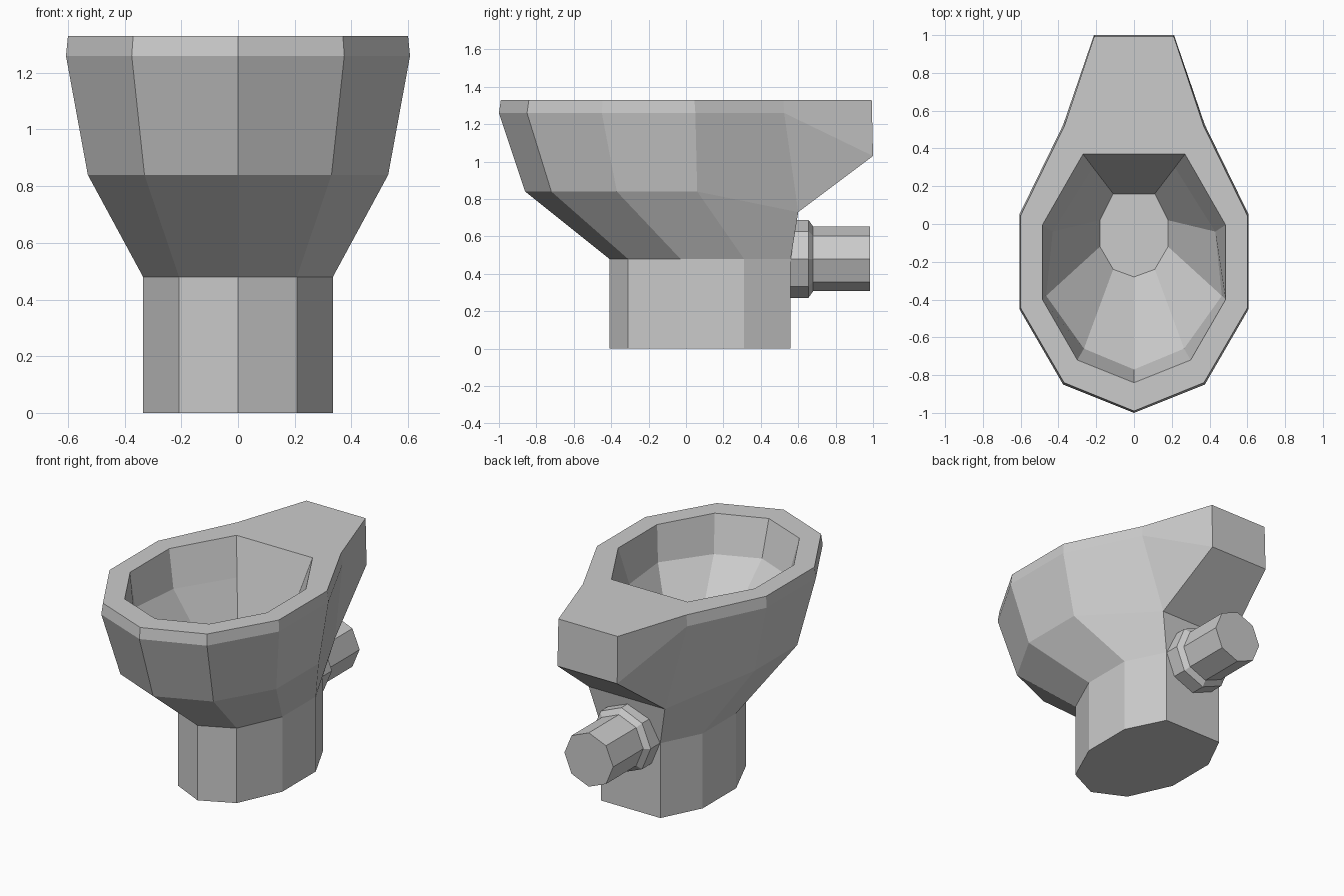
import bpy, bmesh
from math import pi, sin, cos

cube = bpy.data.objects.get("Cube")
if cube:
    bpy.data.objects.remove(cube, do_unlink=True)

grey = bpy.data.materials.new("porcelain grey")
grey.use_nodes = True
grey.diffuse_color = (0.6, 0.6, 0.6, 1)
grey.node_tree.nodes["Principled BSDF"].inputs["Base Color"].default_value = (0.6, 0.6, 0.6, 1)


def finish(name, bm):
    bmesh.ops.remove_doubles(bm, verts=bm.verts, dist=0.0005)
    bmesh.ops.recalc_face_normals(bm, faces=bm.faces)
    mesh = bpy.data.meshes.new(name)
    bm.to_mesh(mesh)
    bm.free()
    mesh.materials.append(grey)
    obj = bpy.data.objects.new(name, mesh)
    bpy.context.collection.objects.link(obj)
    return obj


def mirrored(half, z):
    """Closed ring from a half outline that runs from front tip to back corner."""
    pts = [p if len(p) == 3 else (*p, z) for p in half]
    return pts + [(-x, y, h) for x, y, h in reversed(pts[1:])]


def bridge(bm, a, b):
    for i in range(len(a)):
        j = (i + 1) % len(a)
        quad = []
        for v in (a[i], a[j], b[j], b[i]):
            if v not in quad:
                quad.append(v)
        if len(quad) > 2:
            bm.faces.new(quad)


def loft(bm, rings):
    loops = []
    for ring in rings:
        seen = {}
        loops.append([seen.setdefault(p, None) or seen.update({p: bm.verts.new(p)}) or seen[p]
                      for p in ring])
    for a, b in zip(loops, loops[1:]):
        bridge(bm, a, b)
    return loops


# Outer shell: pedestal, flared bowl and rear shelf
foot = [(0, -0.41), (0.208, -0.31), (0.335, -0.03), (0.335, 0.31), (0.21, 0.56), (0.21, 0.56)]
belly = [(0, -0.86), (0.33, -0.72), (0.53, -0.37), (0.53, 0.06), (0.27, 0.6, 0.73), (0.27, 0.6, 0.73)]
lip = [(0, -1.0), (0.375, -0.85), (0.607, -0.45), (0.607, 0.05), (0.375, 0.525), (0.212, 1.0, 1.03)]
rim = [(0, -0.99), (0.37, -0.84), (0.6, -0.445), (0.6, 0.045), (0.368, 0.52), (0.21, 0.993)]

# Inner basin: opening, upper wall, floor
opening = [(0, -0.84), (0.3, -0.72), (0.485, -0.4), (0.485, -0.005), (0.27, 0.37), (0.27, 0.37)]
wall = [(0, -0.77), (0.265, -0.66), (0.465, -0.38), (0.43, -0.04), (0.217, 0.3), (0.217, 0.3)]
floor = [(0, -0.28), (0.11, -0.24), (0.18, -0.12), (0.18, 0.02), (0.11, 0.16), (0.11, 0.16)]

bm = bmesh.new()
levels = [(foot, 0), (foot, 0.48), (belly, 0.84), (lip, 1.26), (rim, 1.33),
          (opening, 1.33), (wall, 1.10), (floor, 0.64)]
loops = loft(bm, [mirrored(half, z) for half, z in levels])
for end in (loops[0], loops[-1]):
    bm.faces.new(list(dict.fromkeys(end)))
finish("bowl_and_pedestal", bm)

# Octagonal collar and outlet pipe at the back
bm = bmesh.new()
rings = [[(r * sin(k * pi / 4), y, 0.48 + r * cos(k * pi / 4)) for k in range(8)]
         for y, r in [(0.54, 0.208), (0.655, 0.208), (0.68, 0.173), (0.985, 0.173)]]
loops = loft(bm, rings)
for end in (loops[0], loops[-1]):
    bm.faces.new(end)
finish("outlet_pipe", bm)
